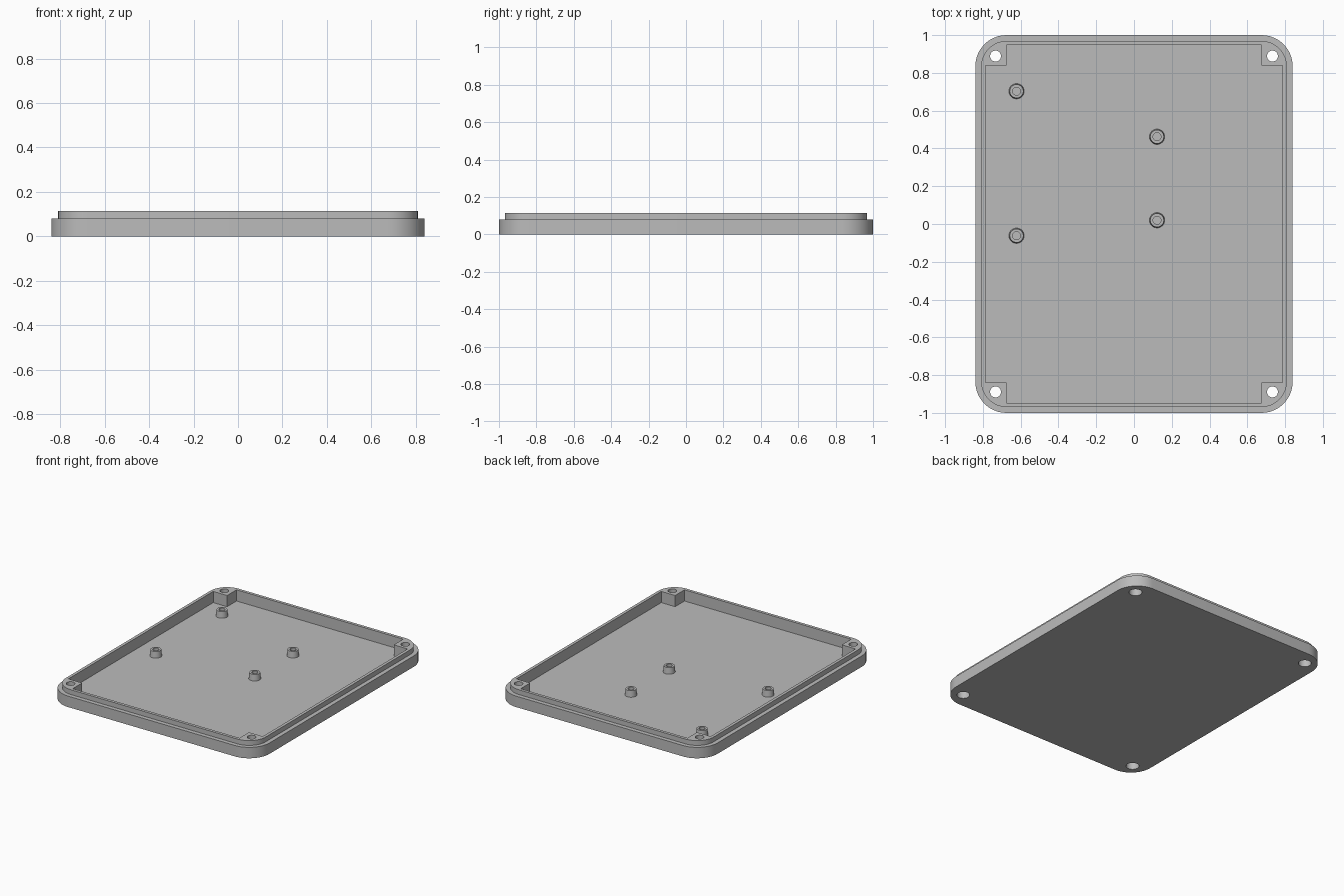
import bpy
import bmesh
from math import cos, sin, pi

if "Cube" in bpy.data.objects:
    bpy.data.objects.remove(bpy.data.objects["Cube"], do_unlink=True)

# Main dimensions
HALF_X, HALF_Y, RADIUS = 0.84, 1.0, 0.165
LIP_INSET, LEDGE_Z, TOP_Z = 0.031, 0.08, 0.115
POCKET_X, POCKET_Y = 0.787, 0.947
BLOCK_X, BLOCK_Y = 0.675, 0.838
FLOOR_Z = 0.033

grey = bpy.data.materials.new("light grey plastic")
grey.use_nodes = True
grey.diffuse_color = (0.5, 0.5, 0.5, 1)
bsdf = next(n for n in grey.node_tree.nodes if n.type == "BSDF_PRINCIPLED")
bsdf.inputs["Base Color"].default_value = (0.5, 0.5, 0.5, 1)


def rounded_rect(inset, z, steps=12):
    r = RADIUS - inset
    points = []
    for i, (sx, sy) in enumerate([(1, 1), (-1, 1), (-1, -1), (1, -1)]):
        for k in range(steps + 1):
            a = (i + k / steps) * pi / 2
            points.append((sx * (HALF_X - RADIUS) + r * cos(a),
                           sy * (HALF_Y - RADIUS) + r * sin(a), z))
    return points


def circle(x, y, r, z, sides=32):
    return [(x + r * cos(2 * pi * k / sides), y + r * sin(2 * pi * k / sides), z)
            for k in range(sides)]


def cross_outline(z):
    # Rectangle with its four corners notched out for the screw blocks
    corner = [(POCKET_X, BLOCK_Y), (BLOCK_X, BLOCK_Y), (BLOCK_X, POCKET_Y)]
    points = []
    for sx, sy, order in [(1, 1, 1), (-1, 1, -1), (-1, -1, 1), (1, -1, -1)]:
        points += [(sx * x, sy * y, z) for x, y in corner[::order]]
    return points


def loft(name, rings):
    bm = bmesh.new()
    loops = [[bm.verts.new(p) for p in ring] for ring in rings]
    n = len(loops[0])
    for a, b in zip(loops, loops[1:]):
        for k in range(n):
            bm.faces.new((a[k], a[(k + 1) % n], b[(k + 1) % n], b[k]))
    bm.faces.new(loops[0][::-1])
    bm.faces.new(loops[-1])
    bmesh.ops.recalc_face_normals(bm, faces=bm.faces)
    mesh = bpy.data.meshes.new(name)
    bm.to_mesh(mesh)
    bm.free()
    obj = bpy.data.objects.new(name, mesh)
    mesh.materials.append(grey)
    bpy.context.collection.objects.link(obj)
    return obj


def activate(obj):
    bpy.ops.object.select_all(action="DESELECT")
    obj.select_set(True)
    bpy.context.view_layer.objects.active = obj


def cut(target, cutter):
    cutter.hide_render = True
    mod = target.modifiers.new("cut", "BOOLEAN")
    mod.operation, mod.solver, mod.object = "DIFFERENCE", "EXACT", cutter
    activate(target)
    bpy.ops.object.modifier_apply(modifier=mod.name)
    bpy.data.objects.remove(cutter, do_unlink=True)


def smooth(obj):
    activate(obj)
    bpy.ops.object.shade_smooth_by_angle(angle=pi / 6)


# Lid with a stepped rim
lid = loft("enclosure_lid", [rounded_rect(0, 0), rounded_rect(0, LEDGE_Z),
                             rounded_rect(LIP_INSET, LEDGE_Z),
                             rounded_rect(LIP_INSET, TOP_Z)])

# Inner pocket leaves the four corner blocks standing
cut(lid, loft("pocket_cutter", [cross_outline(FLOOR_Z), cross_outline(TOP_Z + 0.05)]))

# Counterbored screw holes through the corner blocks
for x in (-0.733, 0.733):
    for y in (-0.889, 0.889):
        steps = [(0.043, -0.05), (0.043, 0.06), (0.029, 0.06), (0.029, 0.2)]
        cut(lid, loft("screw_hole_cutter", [circle(x, y, r, z) for r, z in steps]))
smooth(lid)

# Hollow, slightly tapered mounting posts
posts = [(-0.622, 0.703), (0.122, 0.462), (0.122, 0.02), (-0.622, -0.062)]
for i, (x, y) in enumerate(posts):
    profile = [(0.041, FLOOR_Z - 0.005), (0.036, FLOOR_Z + 0.046),
               (0.021, FLOOR_Z + 0.046), (0.021, FLOOR_Z + 0.001)]
    smooth(loft(f"mounting_post_{i + 1}", [circle(x, y, r, z) for r, z in profile]))
